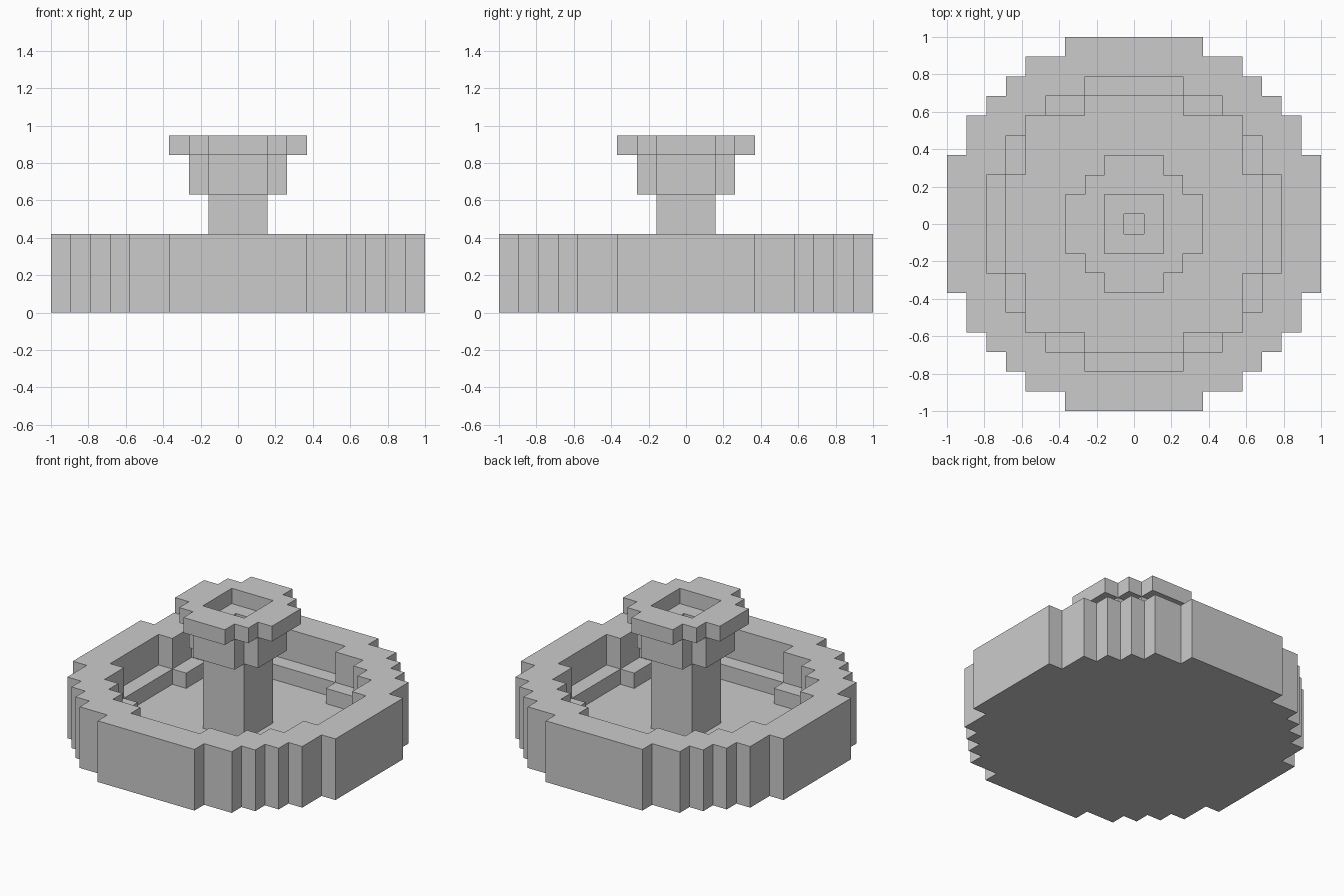
import bpy, bmesh, math

if "Cube" in bpy.data.objects:
    bpy.data.objects.remove(bpy.data.objects["Cube"])

U = 2 / 19          # size of one block
R = 9               # blocks either side of the centre


# Stepped outlines: unions of centred rectangles (half width, half depth in blocks)
def stepped(*steps):
    return [s for a, b in steps for s in ((a, b), (b, a))]


RIM = stepped((9, 3), (8, 5), (7, 6))
POOL = stepped((7, 2), (6, 4), (5, 5))
POOL_FLOOR = stepped((6, 2), (5, 5))
COLUMN = [(1, 1)]
COLLAR = stepped((2, 1))
BOWL = stepped((3, 1), (2, 2))
DRAIN = [(0, 0)]

# Each part: layers of (bottom, top, outline, hole outline)
PARTS = {
    "basin": [(0, 1, RIM, []), (1, 2, RIM, POOL_FLOOR), (2, 4, RIM, POOL)],
    "column": [(1, 6, COLUMN, [])],
    "upper_bowl": [(6, 8, COLLAR, DRAIN), (8, 9, BOWL, COLUMN)],
}


def inside(outline, x, y):
    return any(abs(x) <= a and abs(y) <= b for a, b in outline)


def cells(layers):
    return {(x, y, z)
            for z0, z1, outer, hole in layers
            for z in range(z0, z1)
            for x in range(-R, R + 1)
            for y in range(-R, R + 1)
            if inside(outer, x, y) and not inside(hole, x, y)}


def build(name, own, solid):
    """Skin the exposed sides of the blocks and merge flat areas."""
    bm = bmesh.new()
    verts = {}

    def vert(p):
        if p not in verts:
            verts[p] = bm.verts.new(((p[0] - 0.5) * U, (p[1] - 0.5) * U, p[2] * U))
        return verts[p]

    for c in sorted(own):
        for axis in range(3):
            for side in (0, 1):
                n = list(c)
                n[axis] += 2 * side - 1
                if tuple(n) in solid:
                    continue
                quad = []
                for i, j in ((0, 0), (1, 0), (1, 1), (0, 1)):
                    p = list(c)
                    p[axis] += side
                    p[(axis + 1) % 3] += i
                    p[(axis + 2) % 3] += j
                    quad.append(vert(tuple(p)))
                bm.faces.new(quad if side else quad[::-1])
    bmesh.ops.dissolve_limit(bm, angle_limit=math.radians(1),
                             verts=bm.verts[:], edges=bm.edges[:])
    mesh = bpy.data.meshes.new(name)
    bm.to_mesh(mesh)
    bm.free()
    bpy.context.collection.objects.link(bpy.data.objects.new(name, mesh))


blocks = {name: cells(layers) for name, layers in PARTS.items()}
solid = set().union(*blocks.values())
for name, own in blocks.items():
    build(name, own, solid)
